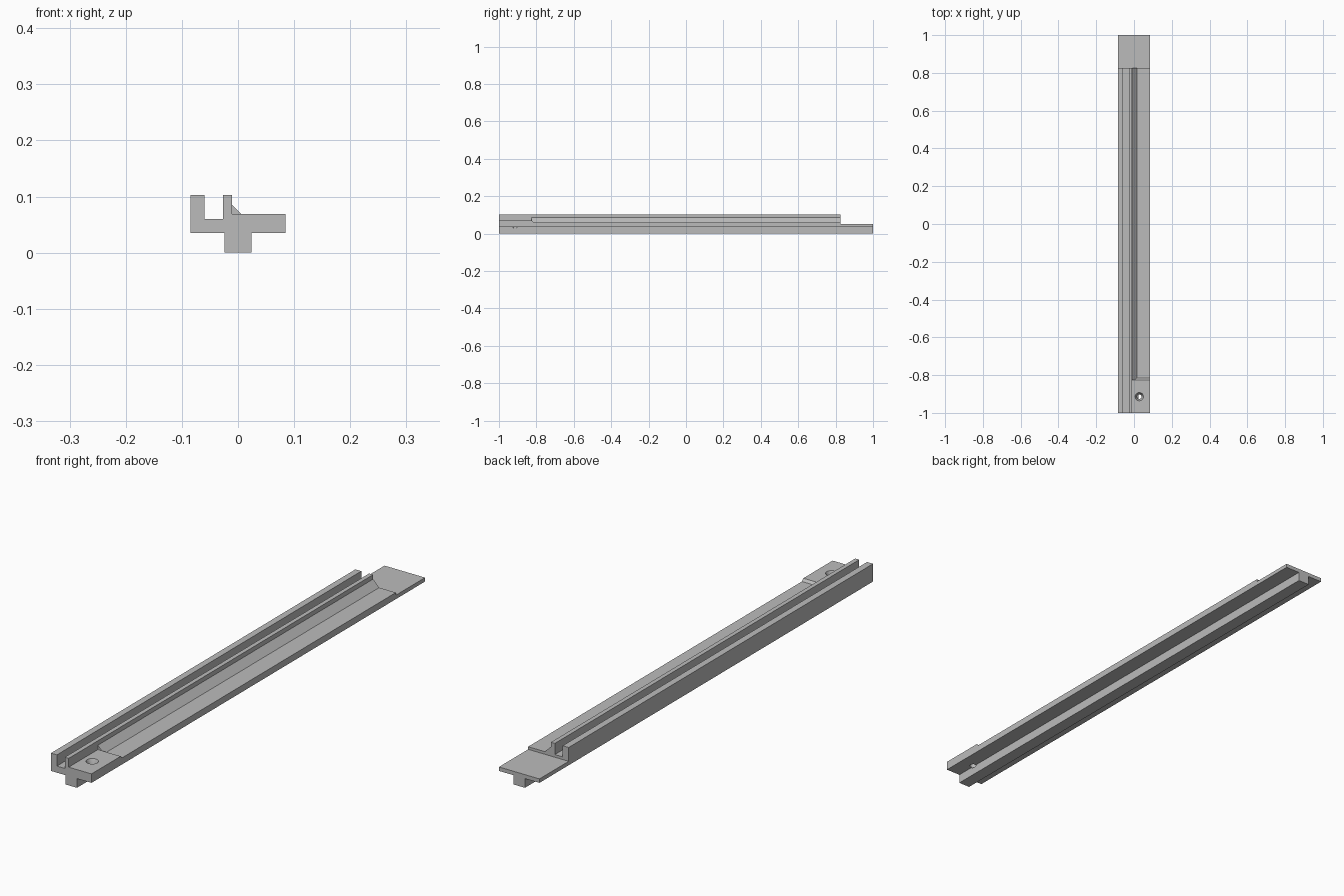
import bpy, bmesh
from mathutils import Vector

if "Cube" in bpy.data.objects:
    bpy.data.objects.remove(bpy.data.objects["Cube"])

grey = bpy.data.materials.new("plain grey")
grey.use_nodes = True
grey.diffuse_color = (0.5, 0.5, 0.5, 1)
grey.node_tree.nodes["Principled BSDF"].inputs["Base Color"].default_value = (0.5, 0.5, 0.5, 1)

HALF = 0.085                    # half width
TOP, PAD, DECK, UNDER = 0.1025, 0.069, 0.06, 0.035
KEEL, RIB = 0.024, -0.0105      # keel half width, outer face of the inner rib
STEP = 0.825                    # where the pad and the tail begin


def finish(name, bm):
    bmesh.ops.recalc_face_normals(bm, faces=bm.faces)
    mesh = bpy.data.meshes.new(name)
    bm.to_mesh(mesh)
    bm.free()
    mesh.materials.append(grey)
    obj = bpy.data.objects.new(name, mesh)
    bpy.context.collection.objects.link(obj)
    return obj


def prism(name, points, axis, start, end):
    """Extrude an outline along x (points are y, z) or y (points are x, z)."""
    bm = bmesh.new()
    place = (lambda a, b: (start, a, b)) if axis == "x" else (lambda a, b: (a, start, b))
    face = bm.faces.new([bm.verts.new(place(*p)) for p in points])
    moved = bmesh.ops.extrude_face_region(bm, geom=[face])["geom"]
    shift = Vector((1, 0, 0)) if axis == "x" else Vector((0, 1, 0))
    bmesh.ops.translate(bm, vec=shift * (end - start),
                        verts=[v for v in moved if isinstance(v, bmesh.types.BMVert)])
    return finish(name, bm)


def box_outline(a0, a1, z0, z1):
    return [(a0, z0), (a1, z0), (a1, z1), (a0, z1)]


def cone(name, x, y, z0, z1, r0, r1):
    bm = bmesh.new()
    bmesh.ops.create_cone(bm, cap_ends=True, segments=32, radius1=r0, radius2=r1, depth=z1 - z0)
    bmesh.ops.translate(bm, vec=(x, y, (z0 + z1) / 2), verts=bm.verts)
    return finish(name, bm)


def combine(target, tool, operation):
    tool.hide_render = True
    mod = target.modifiers.new(tool.name, "BOOLEAN")
    mod.operation, mod.solver, mod.object = operation, "EXACT", tool
    bpy.context.view_layer.objects.active = target
    bpy.ops.object.modifier_apply(modifier=mod.name)
    bpy.data.objects.remove(tool)


# Full-length rail: keel, flanges, channel, rib and sloped fillet
rail = prism("rail", [
    (-KEEL, 0), (KEEL, 0), (KEEL, UNDER), (HALF, UNDER), (HALF, DECK),
    (0.015, DECK), (RIB, 0.0855), (RIB, TOP), (-0.027, TOP), (-0.027, DECK),
    (-0.06, DECK), (-0.06, TOP), (-HALF, TOP), (-HALF, UNDER), (-KEEL, UNDER),
], "y", -1, 1)

# Thin tail at the back, and the fillet cleared away above the pad
combine(rail, prism("tail_cut", box_outline(-0.2, 0.2, 0.05, 0.2), "y", STEP, 1.2), "DIFFERENCE")
combine(rail, prism("fillet_cut", box_outline(RIB, 0.2, PAD, 0.095), "y", -1.2, -STEP), "DIFFERENCE")

# Raised mounting pad with a ramp down to the deck
ramp_end = -STEP + PAD - DECK
pad = prism("pad", [(-1, 0.045), (ramp_end, 0.045), (ramp_end, DECK), (-STEP, PAD), (-1, PAD)],
            "x", -0.02, HALF)
combine(rail, pad, "UNION")

# Countersunk screw hole
combine(rail, cone("countersink", 0.028, -0.914, 0.045, PAD + 0.001, 0.012, 0.0225), "DIFFERENCE")
combine(rail, cone("screw_hole", 0.028, -0.914, 0.03, 0.06, 0.012, 0.012), "DIFFERENCE")

bpy.ops.object.select_all(action="DESELECT")
rail.select_set(True)
bpy.context.view_layer.objects.active = rail
bpy.ops.object.shade_smooth_by_angle(angle=0.4)
